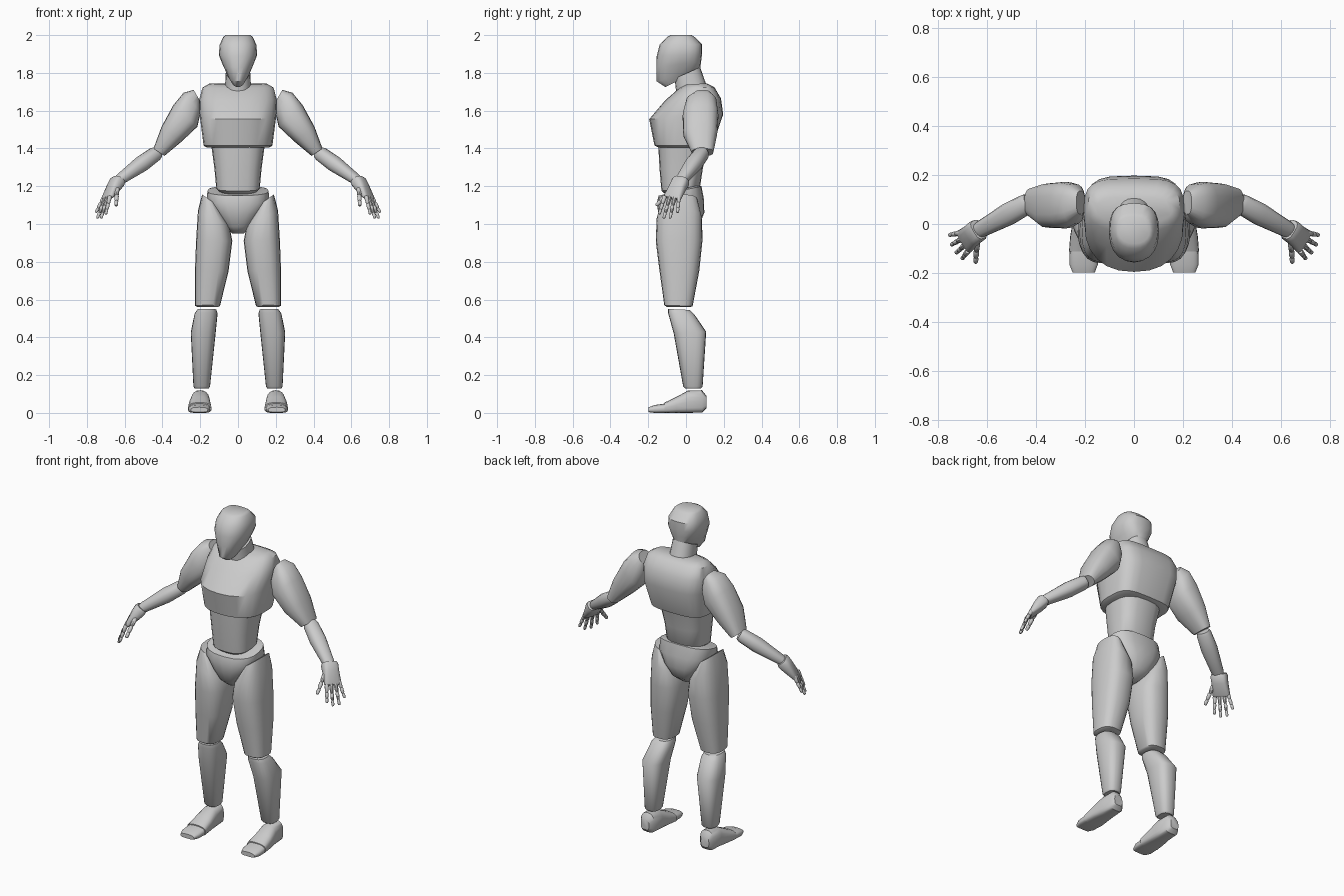
import bpy, bmesh, math
from mathutils import Vector as V

grey = bpy.data.materials.new("light_grey")
grey.diffuse_color = (0.6, 0.6, 0.6, 1)


def loft(name, sections, pf=2.5, pb=2.5, n=20, side=1):
    """Skin superellipse sections given as (centre, half axis U, half axis W)."""
    bm = bmesh.new()
    rings = []
    for c, u, w in sections:
        ring = []
        for i in range(n):
            a = 2 * math.pi * i / n
            ca, sa = math.cos(a), math.sin(a)
            e = 2 / (pb if sa > 0 else pf)
            p = c + u * math.copysign(abs(ca) ** e, ca) + w * math.copysign(abs(sa) ** e, sa)
            ring.append(bm.verts.new((p.x * side, p.y, p.z)))
        rings.append(ring)
    for a, b in zip(rings, rings[1:]):
        for i in range(n):
            j = (i + 1) % n
            bm.faces.new((a[i], a[j], b[j], b[i]))
    bm.faces.new(rings[0])
    bm.faces.new(rings[-1])
    bmesh.ops.recalc_face_normals(bm, faces=bm.faces)
    me = bpy.data.meshes.new(name)
    bm.to_mesh(me)
    bm.free()
    me.materials.append(grey)
    ob = bpy.data.objects.new(name, me)
    bpy.context.collection.objects.link(ob)
    bpy.ops.object.select_all(action='DESELECT')
    ob.select_set(True)
    bpy.context.view_layer.objects.active = ob
    bpy.ops.object.shade_smooth_by_angle(angle=math.radians(42))
    return ob


def level(x0, x1, yf, zf, yb, zb, tx=0):
    """Roughly horizontal section; front and back heights may differ."""
    h = (x1 - x0) / 2
    return (V(((x0 + x1) / 2, (yf + yb) / 2, (zf + zb) / 2)),
            V((h, 0, tx * h)), V((0, (yb - yf) / 2, (zb - zf) / 2)))


def mid(rx, yf, zf, yb, zb):
    return level(-rx, rx, yf, zf, yb, zb)


def upright(y, x0, x1, z0, z1):
    """Section facing along y, for the feet."""
    return (V(((x0 + x1) / 2, y, (z0 + z1) / 2)),
            V(((x1 - x0) / 2, 0, 0)), V((0, 0, (z1 - z0) / 2)))


def slanted(px, pz, qx, qz, y0, y1):
    """Section across the arm from its lower to its upper edge."""
    return (V(((px + qx) / 2, (y0 + y1) / 2, (pz + qz) / 2)),
            V(((qx - px) / 2, 0, (qz - pz) / 2)), V((0, (y1 - y0) / 2, 0)))


def tube(name, start, end, stations, wide, side, p=2.3, n=16):
    """Straight limb; stations are (fraction, half width, half thickness)."""
    a, b = V(start), V(end)
    d = (b - a).normalized()
    w = V(wide)
    w = (w - d * w.dot(d)).normalized()
    t = d.cross(w)
    return loft(name, [(a.lerp(b, f), w * r, t * s) for f, r, s in stations], p, p, n, side)


# Head and neck
loft("head", [mid(.035, -.11, 1.725, .05, 1.805), mid(.055, -.155, 1.755, .075, 1.82),
              mid(.082, -.157, 1.83, .08, 1.86), mid(.102, -.155, 1.89, .085, 1.90),
              mid(.097, -.14, 1.95, .085, 1.95), mid(.078, -.10, 1.99, .045, 1.99),
              mid(.065, -.08, 2.0, .03, 2.0)], 2.2, 2.8)
loft("neck", [mid(.07, -.05, 1.68, .11, 1.73), mid(.065, -.06, 1.77, .075, 1.83)], 2.3, 2.3)

# Torso
loft("chest", [mid(.165, -.145, 1.405, .11, 1.405), mid(.182, -.167, 1.415, .14, 1.415),
               mid(.202, -.195, 1.555, .197, 1.58), mid(.205, -.11, 1.655, .185, 1.665),
               mid(.188, -.035, 1.72, .15, 1.725), mid(.155, 0, 1.738, .11, 1.745)], 2.3, 3.8, 24)
loft("abdomen", [mid(.09, -.105, 1.155, .06, 1.18), mid(.115, -.13, 1.175, .075, 1.2),
                 mid(.125, -.14, 1.29, .09, 1.3), mid(.142, -.147, 1.42, .12, 1.42)], 2.8, 2.8)
loft("pelvis", [mid(.03, -.08, .95, .02, .95), mid(.075, -.12, .985, .07, .99),
                mid(.125, -.145, 1.05, .097, 1.06), mid(.166, -.155, 1.11, .095, 1.13),
                mid(.162, -.145, 1.15, .082, 1.20), mid(.13, -.12, 1.155, .06, 1.205)], 2.4, 2.8)

for side, tag in ((1, "left_"), (-1, "right_")):
    # Legs
    loft(tag + "thigh", [level(.105, .215, -.10, .56, .02, .56), level(.095, .227, -.115, .57, .035, .565),
                         level(.05, .228, -.14, .75, .07, .75), level(.03, .222, -.16, .91, .087, .91),
                         level(.045, .212, -.155, 1.03, .085, 1.03, .5),
                         level(.115, .19, -.12, 1.13, .06, 1.13, .7)], 2.6, 2.6, side=side)
    loft(tag + "shin", [level(.155, .23, -.005, .13, .08, .13), level(.148, .236, -.015, .14, .088, .14),
                        level(.118, .25, -.065, .42, .107, .43), level(.108, .23, -.095, .53, .045, .52),
                        level(.115, .215, -.095, .55, .02, .545)], 2.6, 2.6, side=side)
    # Feet
    loft(tag + "foot", [upright(.108, .175, .23, .025, .09), upright(.085, .155, .245, .002, .12),
                        upright(.01, .15, .25, 0, .118), upright(-.05, .145, .26, 0, .085),
                        upright(-.113, .14, .265, 0, .055)], 4, 2.5, side=side)
    loft(tag + "toe_cap", [upright(-.108, .145, .262, 0, .05), upright(-.165, .147, .263, 0, .042),
                           upright(-.198, .16, .25, .004, .03)], 4, 2.5, side=side)
    # Arms
    loft(tag + "upper_arm", [slanted(.20, 1.65, .235, 1.71, .04, .135),
                             slanted(.198, 1.59, .288, 1.695, 0, .163),
                             slanted(.215, 1.515, .342, 1.63, -.018, .172),
                             slanted(.30, 1.435, .405, 1.515, -.015, .165),
                             slanted(.39, 1.36, .447, 1.40, .03, .145)], 2.6, 2.6, side=side)
    tube(tag + "forearm", (.425, .088, 1.38), (.64, -.03, 1.225),
         [(0, .035, .032), (.06, .042, .038), (.4, .046, .042), (.93, .034, .028), (1, .028, .022)],
         (.5, .8, 0), side)
    # Hand
    across = (.37, .92, .06)
    tube(tag + "palm", (.632, -.022, 1.235), (.695, -.075, 1.135),
         [(0, .042, .03), (.12, .047, .036), (.4, .046, .032), (.92, .052, .016), (1, .046, .011)],
         across, side, 3)
    # Fingers and thumb, three tapered segments each
    digits = {"index_finger": ((.678, -.112, 1.148), (.70, -.142, 1.052)),
              "middle_finger": ((.69, -.086, 1.145), (.725, -.118, 1.03)),
              "ring_finger": ((.70, -.06, 1.145), (.745, -.085, 1.03)),
              "little_finger": ((.705, -.036, 1.152), (.753, -.045, 1.06)),
              "thumb": ((.64, -.075, 1.19), (.645, -.158, 1.097))}
    for name, (a, b) in digits.items():
        a, b = V(a), V(b)
        for k, (f, g) in enumerate(((0, .42), (.42, .74), (.74, 1))):
            r = (.0135 if name == "thumb" else .012) - .0015 * k
            tube(f"{tag}{name}_{k + 1}", a.lerp(b, f), a.lerp(b, g),
                 [(0, r * .75, r * .75), (.15, r, r), (.8, r * .9, r * .9), (1, r * .6, r * .6)],
                 across, side, 2, 8)
